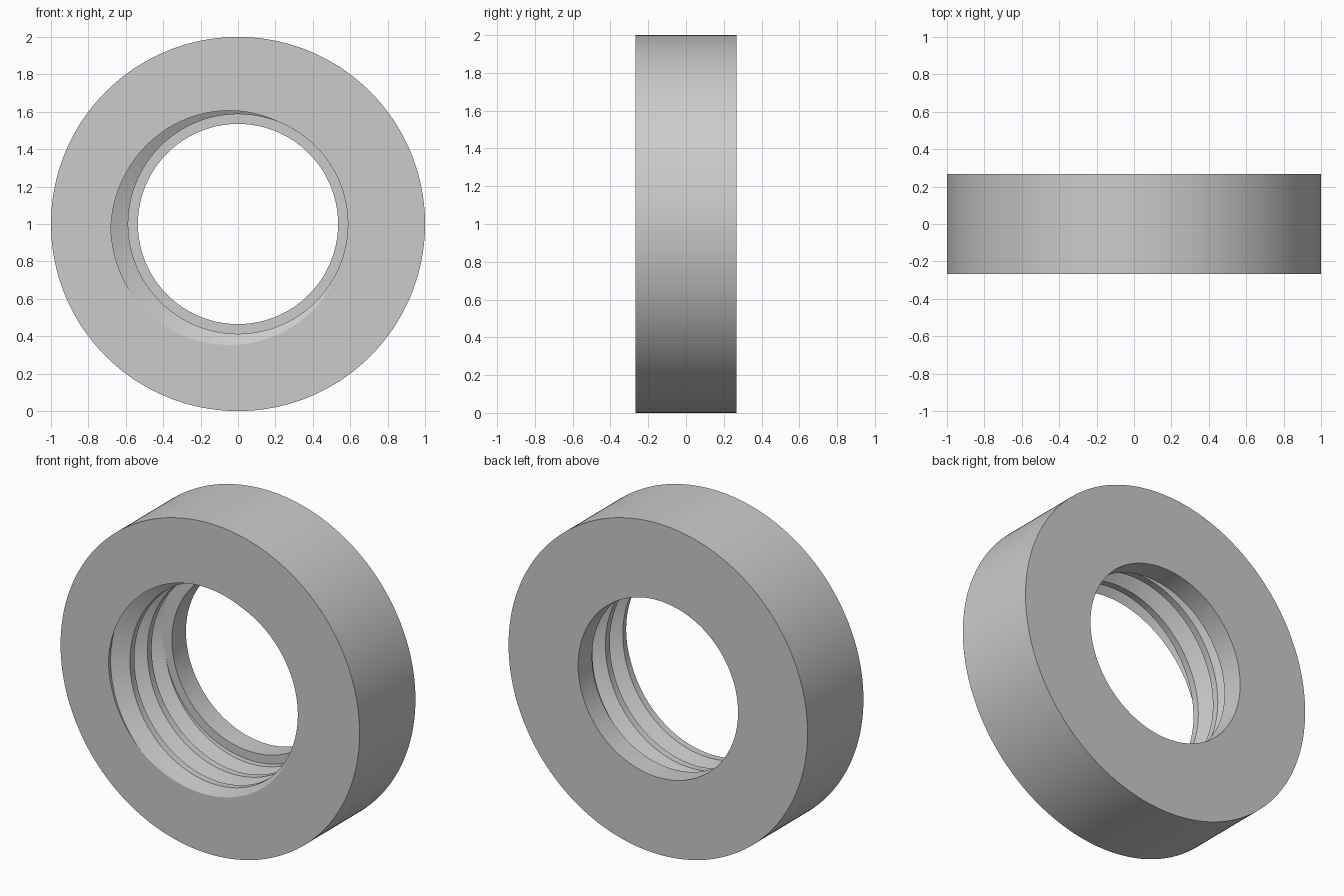
import bpy, bmesh, math

if "Cube" in bpy.data.objects:
    bpy.data.objects.remove(bpy.data.objects["Cube"], do_unlink=True)

OUTER, LIP, CREST, ROOT = 1.0, 0.535, 0.587, 0.68
FRONT, LEDGE, BACK = -0.267, 0.133, 0.267
PITCH = 0.166
START = math.radians(204.5)   # angle where the groove centre meets the front face
SEGMENTS = 240
ROOT_HALF, FLANK_END = 0.0625, 0.375   # thread form, in fractions of the pitch


def groove_centre(angle):
    return FRONT + PITCH * (START - angle) / math.tau


def thread_radius(y, angle):
    turns = (y - groove_centre(angle)) / PITCH
    d = abs((turns + 0.5) % 1 - 0.5)
    t = (d - ROOT_HALF) / (FLANK_END - ROOT_HALF)
    return ROOT + (CREST - ROOT) * min(max(t, 0), 1)


def section(angle):
    """Closed (radius, y) outline of the ring at one angle."""
    points = [(OUTER, FRONT)]
    for turn in range(-2, 6):
        for offset in (-FLANK_END, -ROOT_HALF, ROOT_HALF, FLANK_END):
            y = groove_centre(angle) + PITCH * (turn + offset)
            y = min(max(y, FRONT), LEDGE)
            points.append((thread_radius(y, angle), y))
    return points + [(LIP, LEDGE), (LIP, BACK), (OUTER, BACK)]


# Sweep the section round the axis, then weld the seam and clipped thread ends
bm = bmesh.new()
columns = []
for i in range(SEGMENTS + 1):
    a = math.tau * i / SEGMENTS
    columns.append([bm.verts.new((r * math.cos(a), y, 1 + r * math.sin(a)))
                    for r, y in section(a)])
for c, d in zip(columns, columns[1:]):
    for j in range(len(c)):
        k = (j + 1) % len(c)
        bm.faces.new((c[j], c[k], d[k], d[j]))
bmesh.ops.remove_doubles(bm, verts=bm.verts, dist=0.00002)
bmesh.ops.recalc_face_normals(bm, faces=bm.faces)
mesh = bpy.data.meshes.new("threaded_ring")
bm.to_mesh(mesh)
bm.free()
ring = bpy.data.objects.new("threaded_ring", mesh)
bpy.context.collection.objects.link(ring)

# Plain grey finish
grey = bpy.data.materials.new("light_grey")
grey.use_nodes = True
colour = (0.6, 0.6, 0.6, 1)
grey.diffuse_color = colour
grey.node_tree.nodes["Principled BSDF"].inputs["Base Color"].default_value = colour
mesh.materials.append(grey)

# Smooth round surfaces, sharp rims and thread edges
bpy.ops.object.select_all(action='DESELECT')
ring.select_set(True)
bpy.context.view_layer.objects.active = ring
bpy.ops.object.shade_smooth_by_angle(angle=math.radians(20))
